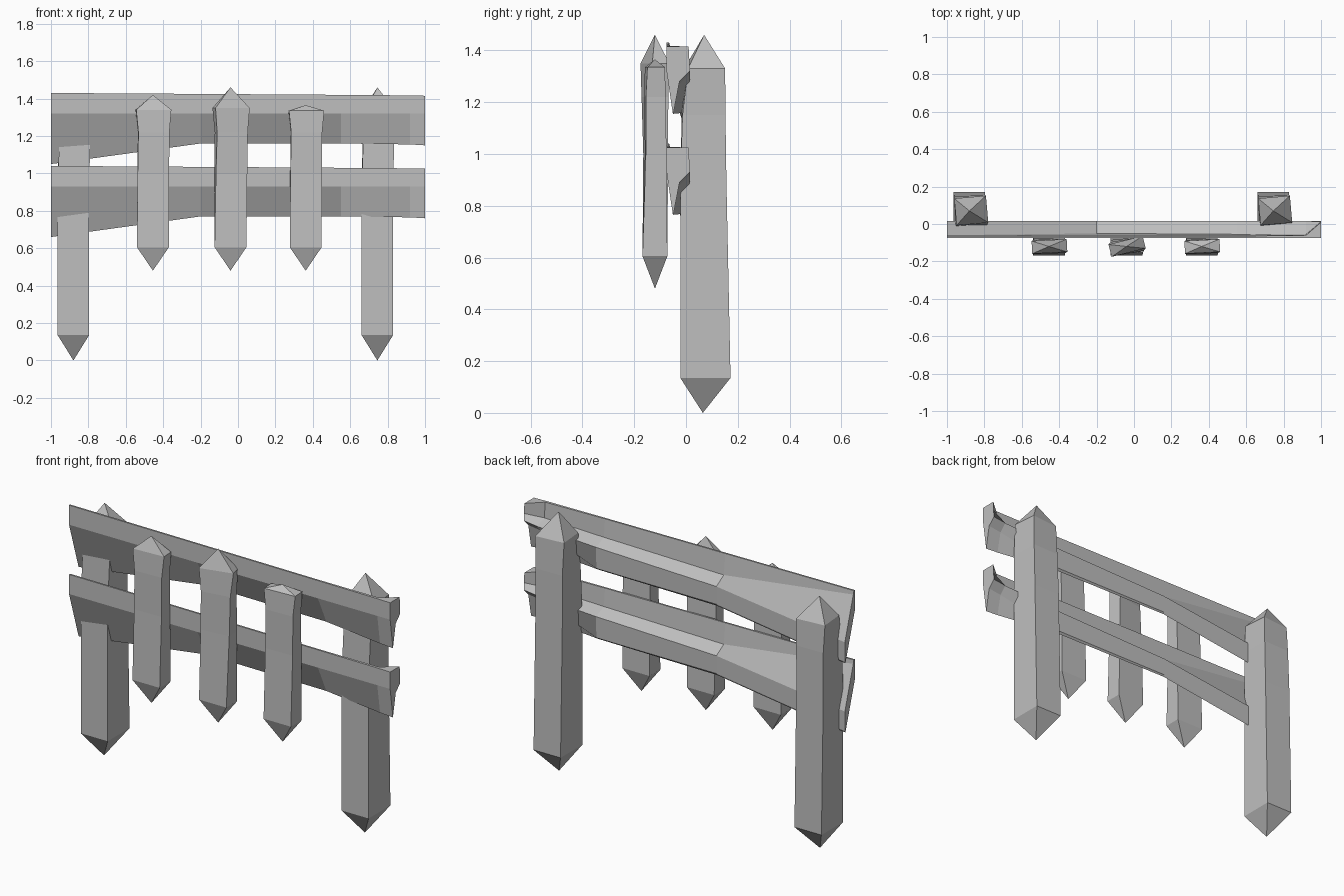
import bpy, bmesh
from math import sin, cos, radians

cube = bpy.data.objects.get("Cube")
if cube:
    bpy.data.objects.remove(cube, do_unlink=True)

wood = bpy.data.materials.new("weathered_grey")
wood.use_nodes = True
GREY = (0.52, 0.52, 0.52, 1)
wood.diffuse_color = GREY
wood.node_tree.nodes["Principled BSDF"].inputs["Base Color"].default_value = GREY


def finish(name, bm):
    bmesh.ops.recalc_face_normals(bm, faces=bm.faces)
    mesh = bpy.data.meshes.new(name)
    bm.to_mesh(mesh)
    bm.free()
    mesh.materials.append(wood)
    obj = bpy.data.objects.new(name, mesh)
    bpy.context.collection.objects.link(obj)


def skin(bm, rings):
    """Join neighbouring rings with side faces."""
    for low, high in zip(rings, rings[1:]):
        n = len(low)
        for i in range(n):
            j = (i + 1) % n
            bm.faces.new((low[i], low[j], high[j], high[i]))


def stake(name, x, y, foot, head, levels):
    """Square stake with pointed ends; levels are (z, dx, dy, half x, half y, twist)."""
    bm = bmesh.new()
    rings = []
    for z, dx, dy, hx, hy, twist in levels:
        c, s = cos(radians(twist)), sin(radians(twist))
        ring = []
        for sx, sy in ((-1, -1), (1, -1), (1, 1), (-1, 1)):
            px, py = sx * hx, sy * hy
            ring.append(bm.verts.new((x + dx + px * c - py * s,
                                      y + dy + px * s + py * c, z)))
        rings.append(ring)
    skin(bm, rings)
    for tip, ring in ((foot, rings[0]), (head, rings[-1])):
        point = bm.verts.new((x + tip[0], y + tip[1], tip[2]))
        for i in range(4):
            bm.faces.new((ring[i], ring[(i + 1) % 4], point))
    finish(name, bm)


def rail(name, drop):
    """Thin front board with a sloping, twisted lower board behind it."""
    bm = bmesh.new()
    rings = []
    # x, top z, bottom edge, back strip foot, back strip top z, groove, back top y
    for x, top, bottom, foot, shelf, groove, back in (
            (-1, 1.43, (0.01, 1.05), (0.015, 1.06), 1.17, (-0.06, 1.41), -0.065),
            (-0.2, 1.425, (0.01, 1.16), (0.015, 1.17), 1.27, (-0.05, 1.31), -0.065),
            (0.55, 1.42, (0, 1.16), (0.012, 1.17), 1.29, (-0.055, 1.32), -0.065),
            (0.92, 1.417, (-0.05, 1.155), (-0.025, 1.27), 1.31, (-0.055, 1.33), -0.06),
            (1, 1.415, (-0.05, 1.15), (-0.025, 1.28), 1.32, (0.013, 1.36), 0.01)):
        outline = ((-0.075, top), (-0.075, 1.32), bottom, foot,
                   (0.015, shelf), groove, (back, top))
        rings.append([bm.verts.new((x, py, pz - drop)) for py, pz in outline])
    skin(bm, rings)
    bm.faces.new(rings[0])
    bm.faces.new(rings[-1])
    bmesh.ops.triangulate(bm, faces=[f for f in bm.faces if len(f.verts) > 4])
    finish(name, bm)


# Rails
rail("upper_rail", 0)
rail("lower_rail", 0.39)

# Ground posts
for name, x, shoulder, peak in (("right_post", -0.88, 1.30, 1.42),
                                ("left_post", 0.745, 1.33, 1.46)):
    stake(name, x, 0.075, (0, -0.01, 0), (0, -0.005, peak), (
        (0.135, 0, 0, 0.084, 0.097, 0),
        (0.9, 0, -0.008, 0.084, 0.089, 0),
        (1.15, 0.005, -0.007, 0.083, 0.083, 1),
        (shoulder, 0.01, -0.003, 0.085, 0.072, 5)))

# Pickets
for name, x, shoulder, peak, twist in (("right_picket", -0.455, 1.34, 1.42, 3),
                                       ("middle_picket", -0.04, 1.35, 1.46, 14),
                                       ("left_picket", 0.362, 1.335, 1.365, 3)):
    stake(name, x, -0.12, (0, 0, 0.48), (0, 0, peak), (
        (0.605, 0, 0, 0.085, 0.048, 0),
        (1.0, 0.002, 0.003, 0.084, 0.040, twist * 0.4),
        (1.22, 0.004, 0, 0.083, 0.038, twist * 0.7),
        (shoulder, 0.003, 0, 0.094, 0.034, twist)))
